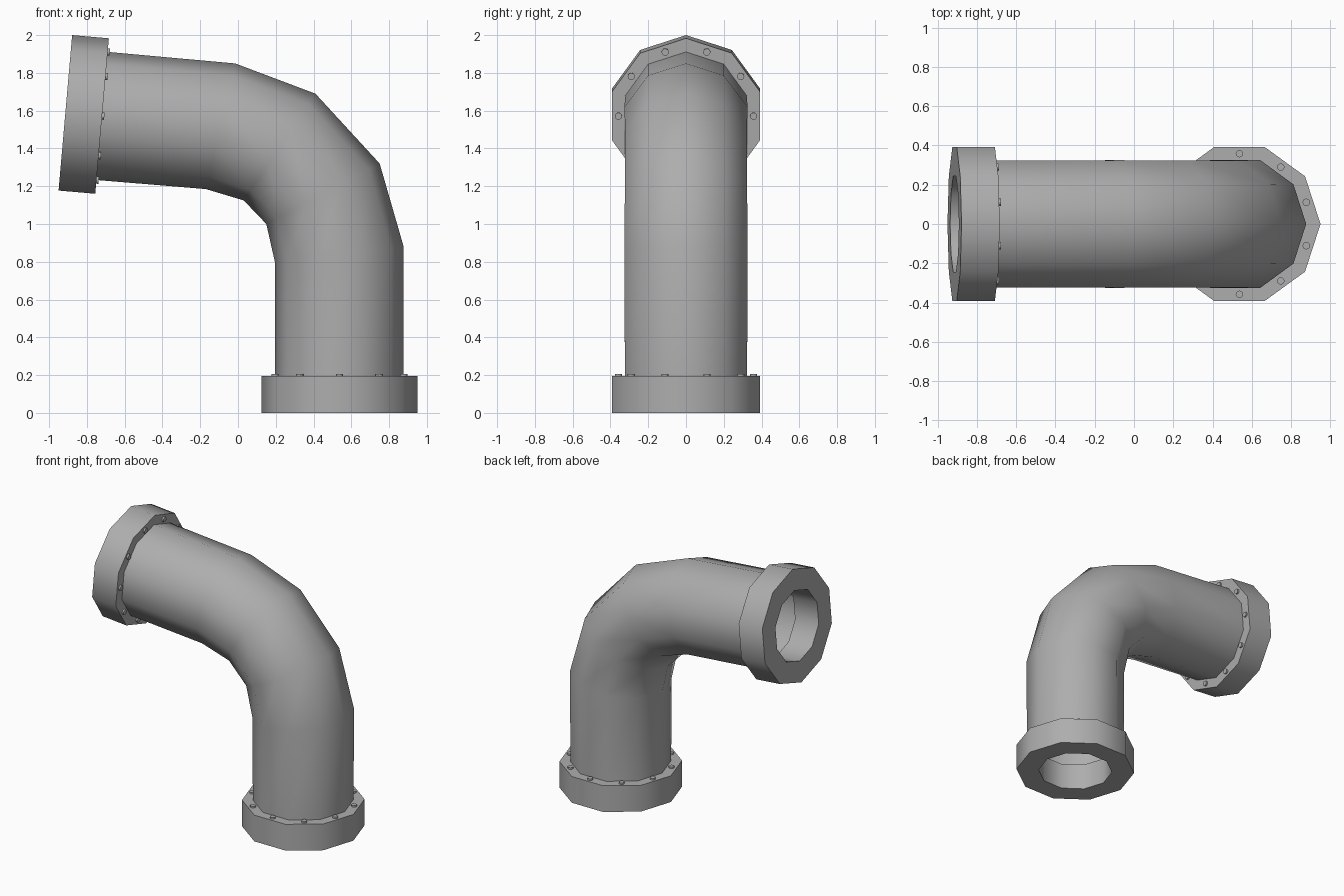
import bpy, bmesh
from math import cos, sin, tau, radians
from mathutils import Vector

cube = bpy.data.objects.get("Cube")
if cube:
    bpy.data.objects.remove(cube, do_unlink=True)

SIDES = 10
Y = Vector((0, 1, 0))
R_FLANGE, R_PIPE, R_BORE, DEPTH = 0.413, 0.34, 0.257, 0.195

grey = bpy.data.materials.new("pipe_grey")
grey.use_nodes = True
grey.diffuse_color = (0.42, 0.42, 0.42, 1)
grey.node_tree.nodes["Principled BSDF"].inputs["Base Color"].default_value = grey.diffuse_color


def ring(bm, centre, u, v, radius, sides=SIDES):
    """Add one polygon loop of vertices in the plane of u and v."""
    angles = [tau * i / sides for i in range(sides)]
    return [bm.verts.new(centre + radius * (cos(a) * u + sin(a) * v)) for a in angles]


def bridge(bm, rings):
    """Skin consecutive loops with quads."""
    for low, high in zip(rings, rings[1:]):
        n = len(low)
        for i in range(n):
            j = (i + 1) % n
            bm.faces.new((low[i], low[j], high[j], high[i]))


def finish(bm, name):
    mesh = bpy.data.meshes.new(name)
    bm.to_mesh(mesh)
    bm.free()
    mesh.materials.append(grey)
    obj = bpy.data.objects.new(name, mesh)
    bpy.context.collection.objects.link(obj)
    bpy.ops.object.select_all(action='DESELECT')
    obj.select_set(True)
    bpy.context.view_layer.objects.active = obj
    bpy.ops.object.shade_smooth_by_angle(angle=radians(60))
    return obj


def make_flange(name, centre, axis):
    """Hollow collar whose open face is at centre, with axis pointing into the pipe."""
    u = Y.cross(axis)
    bm = bmesh.new()
    profile = [(R_BORE, DEPTH), (R_BORE, 0), (R_FLANGE, 0), (R_FLANGE, DEPTH), (R_PIPE, DEPTH)]
    bridge(bm, [ring(bm, centre + axis * d, u, Y, r) for r, d in profile])
    finish(bm, name)


def make_bolts(name, centre, axis):
    """Small bolt heads on the inner shoulder, one in the middle of each side."""
    u = Y.cross(axis)
    bm = bmesh.new()
    for i in range(SIDES):
        a = tau * (i + 0.5) / SIDES
        spot = centre + 0.358 * (cos(a) * u + sin(a) * Y)
        loops = [ring(bm, spot + axis * (DEPTH + h), u, Y, 0.019, 12) for h in (-0.005, 0.012)]
        bridge(bm, loops)
        bm.faces.new(loops[1])
    finish(bm, name)


# Bent pipe: each loop is given by its outer and inner bend points (x, z)
bends = [
    ((0.877, DEPTH), (0.197, DEPTH)),
    ((0.877, 0.88), (0.195, 0.80)),
    ((0.75, 1.32), (0.15, 1.0)),
    ((0.41, 1.69), (0.03, 1.125)),
    ((-0.015, 1.85), (-0.17, 1.185)),
    ((-0.69, 1.911), (-0.75, 1.233)),
]
bm = bmesh.new()
loops = []
for (ox, oz), (ix, iz) in bends:
    outer, inner = Vector((ox, 0, oz)), Vector((ix, 0, iz))
    loops.append(ring(bm, (outer + inner) / 2, (outer - inner).normalized(), Y, (outer - inner).length / 2))
bridge(bm, loops)
finish(bm, "bent_pipe")

# Flanges and their bolts at both ends
tilt = radians(5)
ends = {
    "lower": (Vector((0.537, 0, 0)), Vector((0, 0, 1))),
    "upper": (Vector((-0.914, 0, 1.5886)), Vector((cos(tilt), 0, -sin(tilt)))),
}
for label, (centre, axis) in ends.items():
    make_flange(label + "_flange", centre, axis)
    make_bolts(label + "_flange_bolts", centre, axis)
